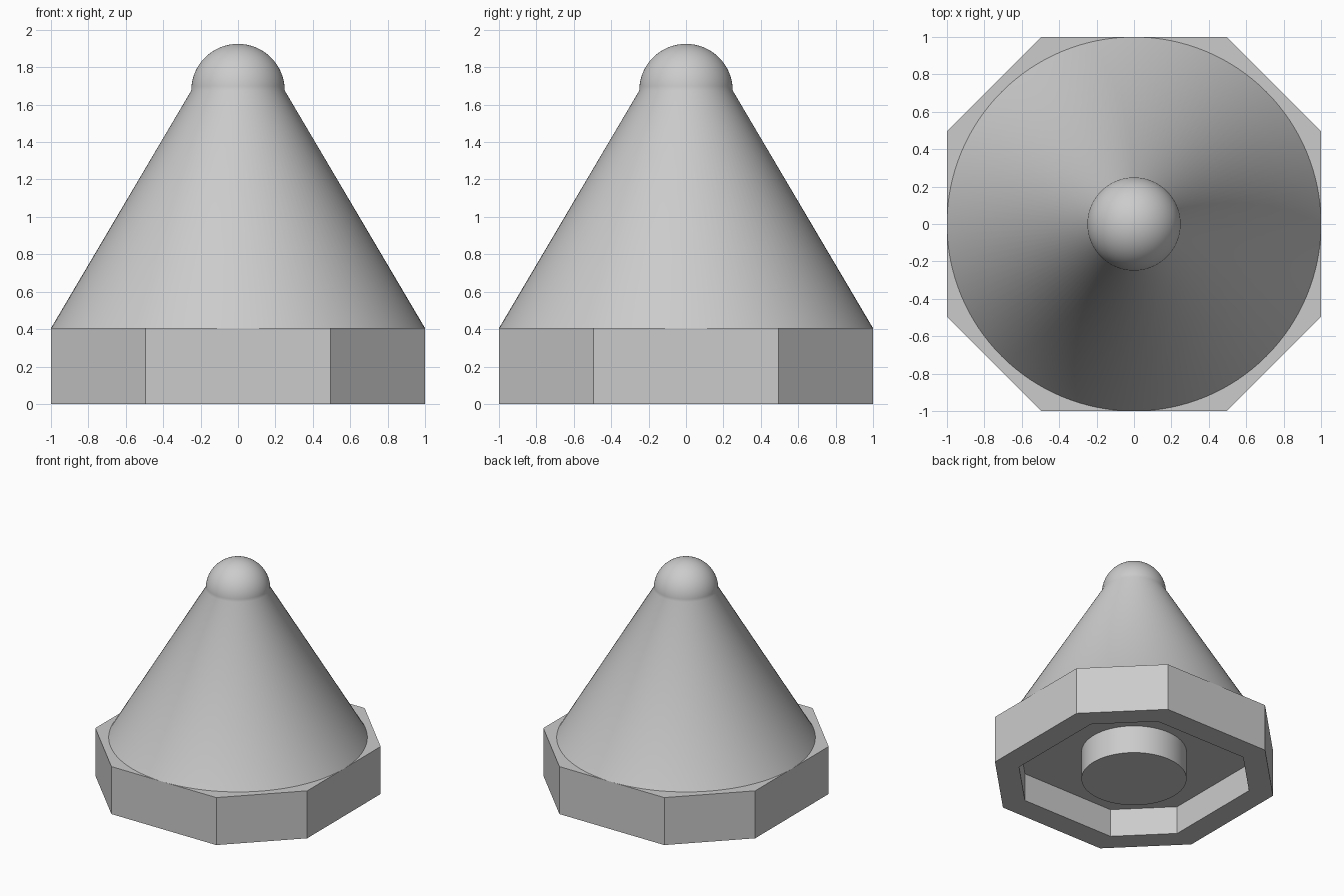
import bpy, bmesh, math

cube = bpy.data.objects.get("Cube")
if cube:
    bpy.data.objects.remove(cube, do_unlink=True)

grey = bpy.data.materials.new("plain grey")
grey.use_nodes = True
colour = (0.6, 0.6, 0.6, 1)
grey.diffuse_color = colour
grey.node_tree.nodes["Principled BSDF"].inputs["Base Color"].default_value = colour


def finish(name, bm):
    bmesh.ops.recalc_face_normals(bm, faces=bm.faces)
    mesh = bpy.data.meshes.new(name)
    bm.to_mesh(mesh)
    bm.free()
    mesh.materials.append(grey)
    obj = bpy.data.objects.new(name, mesh)
    bpy.context.collection.objects.link(obj)
    return obj


def smooth(obj):
    bpy.ops.object.select_all(action="DESELECT")
    obj.select_set(True)
    bpy.context.view_layer.objects.active = obj
    bpy.ops.object.shade_smooth_by_angle(angle=math.radians(28))


def lathe(name, profile, steps):
    """Spin a profile of (radius, height) points around z."""
    bm = bmesh.new()
    verts = [bm.verts.new((r, 0, z)) for r, z in profile]
    edges = [bm.edges.new(pair) for pair in zip(verts, verts[1:])]
    bmesh.ops.spin(bm, geom=verts + edges, cent=(0, 0, 0), axis=(0, 0, 1),
                   angle=math.tau, steps=steps)
    bmesh.ops.remove_doubles(bm, verts=bm.verts, dist=0.0005)
    obj = finish(name, bm)
    smooth(obj)
    return obj


def octagon(bm, reach, half_flat, z):
    """Ring of eight corners, its flats facing the axes."""
    a, b = reach, half_flat
    corners = [(a, -b), (a, b), (b, a), (-b, a)]
    corners += [(-x, -y) for x, y in corners]
    return [bm.verts.new((x, y, z)) for x, y in corners]


# Octagonal base with a recess underneath
HEIGHT, RECESS = 0.405, 0.24
bm = bmesh.new()
rings = [octagon(bm, 1, 0.495, HEIGHT), octagon(bm, 1, 0.495, 0),
         octagon(bm, 0.805, 0.435, 0), octagon(bm, 0.805, 0.435, RECESS)]
for upper, lower in zip(rings, rings[1:]):
    for i in range(8):
        j = (i + 1) % 8
        bm.faces.new((upper[i], upper[j], lower[j], lower[i]))
bm.faces.new(rings[0])
bm.faces.new(rings[-1])
finish("octagonal_base", bm)

# Round boss in the recess, level with the underside
lathe("underside_boss", [(0, 0), (0.41, 0), (0.41, RECESS)], 96)

# Cone with a rounded tip
TIP_RADIUS, TIP_HEIGHT = 0.25, 1.675
profile = [(1, HEIGHT), (TIP_RADIUS, TIP_HEIGHT)]
for i in range(1, 17):
    t = math.pi / 2 * i / 16
    profile.append((TIP_RADIUS * math.cos(t), TIP_HEIGHT + TIP_RADIUS * math.sin(t)))
lathe("round_tipped_cone", profile, 128)
